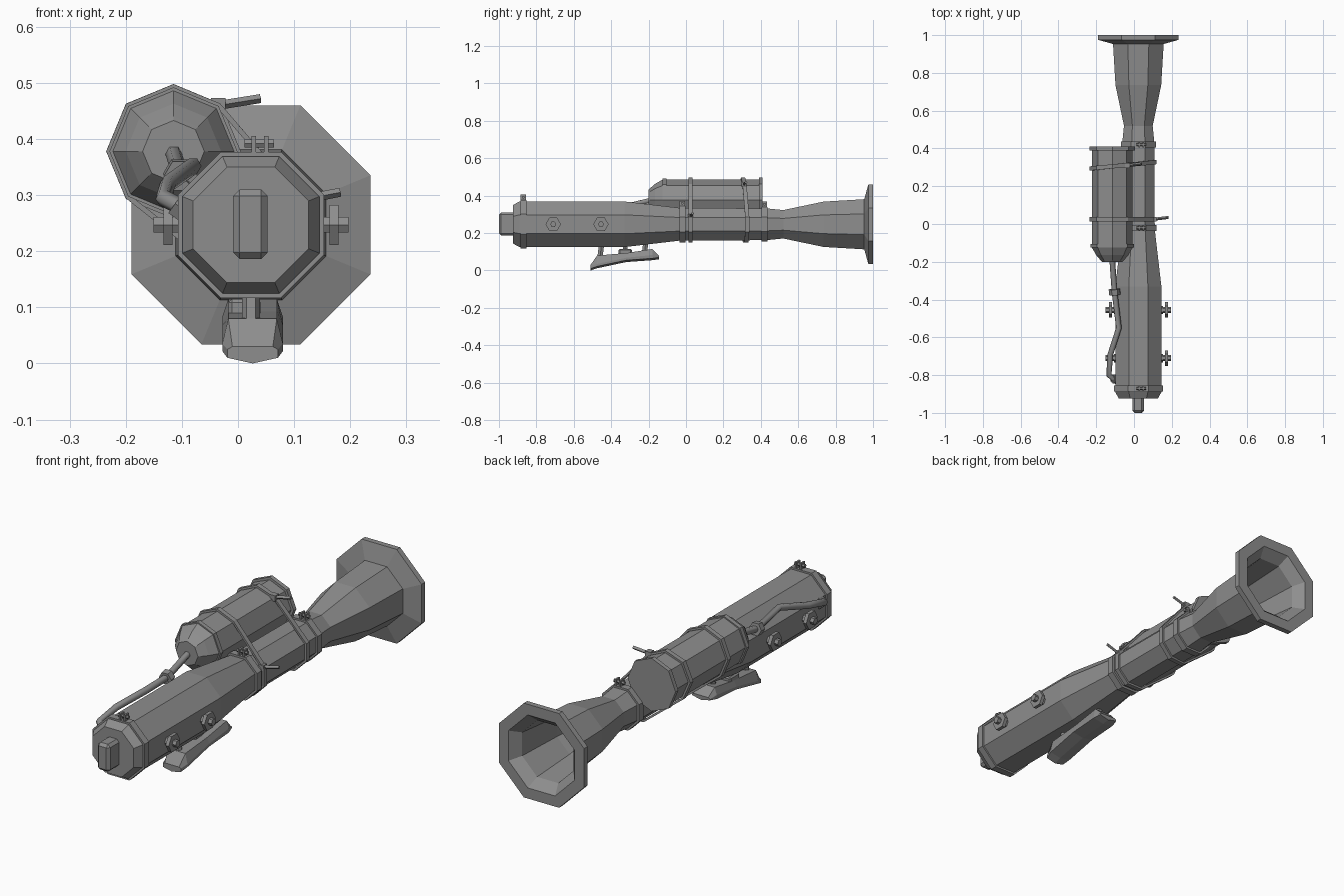
import bpy, bmesh, math
from mathutils import Vector

cube = bpy.data.objects.get("Cube")
if cube:
    bpy.data.objects.remove(cube)

metal = bpy.data.materials.new("grey_metal")
GREY = (0.27, 0.27, 0.27, 1)
metal.diffuse_color = GREY
metal.use_nodes = True
metal.node_tree.nodes["Principled BSDF"].inputs["Base Color"].default_value = GREY

AX, AZ = 0.023, 0.247      # barrel axis
TX, TZ = -0.115, 0.378     # tank axis
FLAT = 1 / math.cos(math.pi / 8)


def finish(name, bm):
    bmesh.ops.recalc_face_normals(bm, faces=bm.faces)
    mesh = bpy.data.meshes.new(name)
    bm.to_mesh(mesh)
    bm.free()
    mesh.materials.append(metal)
    obj = bpy.data.objects.new(name, mesh)
    bpy.context.collection.objects.link(obj)
    return obj


def octagon(cx, cz, r, turn):
    return [(cx + r * math.cos(turn + i * math.pi / 4),
             cz + r * math.sin(turn + i * math.pi / 4)) for i in range(8)]


def loft(name, rings):
    """Skin equal-length rings of points and cap both ends."""
    bm = bmesh.new()
    rows = [[bm.verts.new(p) for p in ring] for ring in rings]
    n = len(rows[0])
    for a, b in zip(rows, rows[1:]):
        for i in range(n):
            j = (i + 1) % n
            bm.faces.new((a[i], a[j], b[j], b[i]))
    bm.faces.new(rows[0])
    bm.faces.new(rows[-1])
    return finish(name, bm)


def turned(name, profile, cx=AX, cz=AZ, flat_top=True):
    """Eight-sided turned part along y; profile holds (y, radius)."""
    scale, turn = (FLAT, math.pi / 8) if flat_top else (1, 0)
    return loft(name, [[(x, y, z) for x, z in octagon(cx, cz, r * scale, turn)]
                       for y, r in profile])


def rod(name, a, b, r, sides=6):
    a, b = Vector(a), Vector(b)
    q = (b - a).to_track_quat('Z', 'Y')
    ring = [q @ Vector((r * math.cos(t), r * math.sin(t), 0))
            for t in (2 * math.pi * i / sides for i in range(sides))]
    return loft(name, [[a + v for v in ring], [b + v for v in ring]])


def box(name, lo, hi, bevel=0):
    (x0, y0, z0), (x1, y1, z1) = lo, hi
    obj = loft(name, [[(x0, y0, z), (x1, y0, z), (x1, y1, z), (x0, y1, z)] for z in (z0, z1)])
    if bevel:
        mod = obj.modifiers.new("Bevel", 'BEVEL')
        mod.width, mod.segments = bevel, 1
    return obj


# Barrel with flared, hollow rear bell
turned("barrel", [(-0.925, 0.103), (-0.89, 0.122), (-0.33, 0.122), (-0.03, 0.087),
                  (0.43, 0.085), (0.52, 0.076), (0.735, 0.121), (0.953, 0.134),
                  (0.975, 0.213), (1.0, 0.213), (1.0, 0.165), (0.955, 0.128),
                  (0.735, 0.108), (0.52, 0.062)])
box("front_block", (-0.009, -1, 0.186), (0.053, -0.91, 0.31), 0.012)

# Clamp rings with a bolted pair of ears on top
for name, y, r in (("front", -0.87, 0.130), ("middle", -0.02, 0.097), ("rear", 0.42, 0.093)):
    turned(name + "_clamp_ring", [(y - 0.016, r), (y + 0.016, r)])
    top = AZ + r
    for side, x in (("right", 0.024), ("left", 0.046)):
        box(f"{name}_clamp_ear_{side}", (x, y - 0.014, top - 0.005), (x + 0.008, y + 0.014, top + 0.028))
    rod(name + "_clamp_bolt", (0.012, y, top + 0.015), (0.064, y, top + 0.015), 0.008)

# Side bolts, mirrored across the barrel
for side, s in (("left", 1), ("right", -1)):
    for place, y in (("front", -0.71), ("rear", -0.455)):
        def at(d):
            return (AX + s * d, y, AZ)
        rod(f"{place}_{side}_bolt_shaft", at(0.11), at(0.174), 0.016)
        rod(f"{place}_{side}_bolt_plate", at(0.14), at(0.156), 0.041)
        rod(f"{place}_{side}_bolt_collar", at(0.118), at(0.13), 0.022)

# Tank with stepped nose and rear lip
turned("tank", [(-0.2, 0.055), (-0.192, 0.062), (-0.165, 0.085), (-0.125, 0.108), (-0.125, 0.114),
                (-0.105, 0.114), (-0.105, 0.108), (0.39, 0.108), (0.39, 0.12),
                (0.41, 0.12)], TX, TZ, False)


def hull(points):
    pts = sorted(set(points))

    def half(seq):
        out = []
        for p in seq:
            while len(out) > 1 and ((out[-1][0] - out[-2][0]) * (p[1] - out[-2][1])
                                    - (out[-1][1] - out[-2][1]) * (p[0] - out[-2][0])) <= 1e-6:
                out.pop()
            out.append(p)
        return out[:-1]
    return half(pts) + half(pts[::-1])


# Straps wrapped around tank and barrel
def strap(name, y, slope):
    path = hull(octagon(AX, AZ, 0.088 * FLAT, math.pi / 8) + octagon(TX, TZ, 0.110, 0))
    bm = bmesh.new()
    rows = [[bm.verts.new((x, y + dy + slope * (x - TX), z)) for x, z in path] for dy in (-0.011, 0.011)]
    for i in range(len(path)):
        j = (i + 1) % len(path)
        bm.faces.new((rows[0][i], rows[0][j], rows[1][j], rows[1][i]))
    obj = finish(name, bm)
    mod = obj.modifiers.new("Thickness", 'SOLIDIFY')
    mod.thickness, mod.offset, mod.use_even_offset = 0.009, 1, True


strap("front_strap", 0.025, 0)
strap("rear_strap", 0.305, 0.1)
for name, a, b in (("front", (0.105, 0.025, 0.29), (0.182, 0.035, 0.305)),
                   ("rear", (-0.035, 0.31, 0.46), (0.04, 0.32, 0.472))):
    rod(name + "_strap_lever", a, b, 0.008, 4)
    box(name + "_strap_buckle", [v - 0.013 for v in a], [v + 0.013 for v in a])

# Feed pipe from the tank nose to the barrel's front
curve = bpy.data.curves.new("feed_pipe", 'CURVE')
curve.dimensions = '3D'
curve.bevel_depth, curve.bevel_resolution, curve.use_fill_caps = 0.015, 1, True
points = [(-0.115, -0.19, 0.375), (-0.103, -0.36, 0.335), (-0.08, -0.55, 0.352),
          (-0.125, -0.69, 0.32), (-0.133, -0.8, 0.295), (-0.085, -0.84, 0.27)]
spline = curve.splines.new('POLY')
spline.points.add(len(points) - 1)
for p, co in zip(spline.points, points):
    p.co = (*co, 1)
curve.materials.append(metal)
bpy.context.collection.objects.link(bpy.data.objects.new("feed_pipe", curve))
rod("pipe_joint", (-0.104, -0.345, 0.338), (-0.102, -0.375, 0.334), 0.03)
rod("pipe_bracket", (-0.104, -0.36, 0.335), (-0.045, -0.36, 0.29), 0.014, 4)
rod("pipe_front_fitting", (-0.112, -0.82, 0.285), (-0.08, -0.82, 0.262), 0.024)

# Shoulder pad: cross-sections along y as (y, bottom, edge, top)
pad = []
for y, low, edge, top, w in ((-0.51, 0.0, 0.025, 0.03, 0.045), (-0.475, 0.012, 0.035, 0.08, 0.054),
                             (-0.32, 0.045, 0.068, 0.093, 0.054), (-0.18, 0.055, 0.083, 0.115, 0.054),
                             (-0.145, 0.06, 0.075, 0.08, 0.045)):
    pad.append([(x + 0.026, y, z) for x, z in ((-w, low + 0.01), (0, low), (w, low + 0.01), (w, edge),
                                              (w * 0.8, top), (-w * 0.8, top), (-w, edge))])
loft("shoulder_pad", pad)
for name, y in (("front", -0.45), ("rear", -0.215)):
    rod(name + "_pad_post", (AX, y - 0.01, 0.07), (AX, y, 0.15), 0.016)
box("pad_spacer", (-0.017, -0.36, 0.08), (0.04, -0.29, 0.115), 0.006)
rod("pad_spacer_post", (AX, -0.325, 0.1), (AX, -0.325, 0.14), 0.014)
